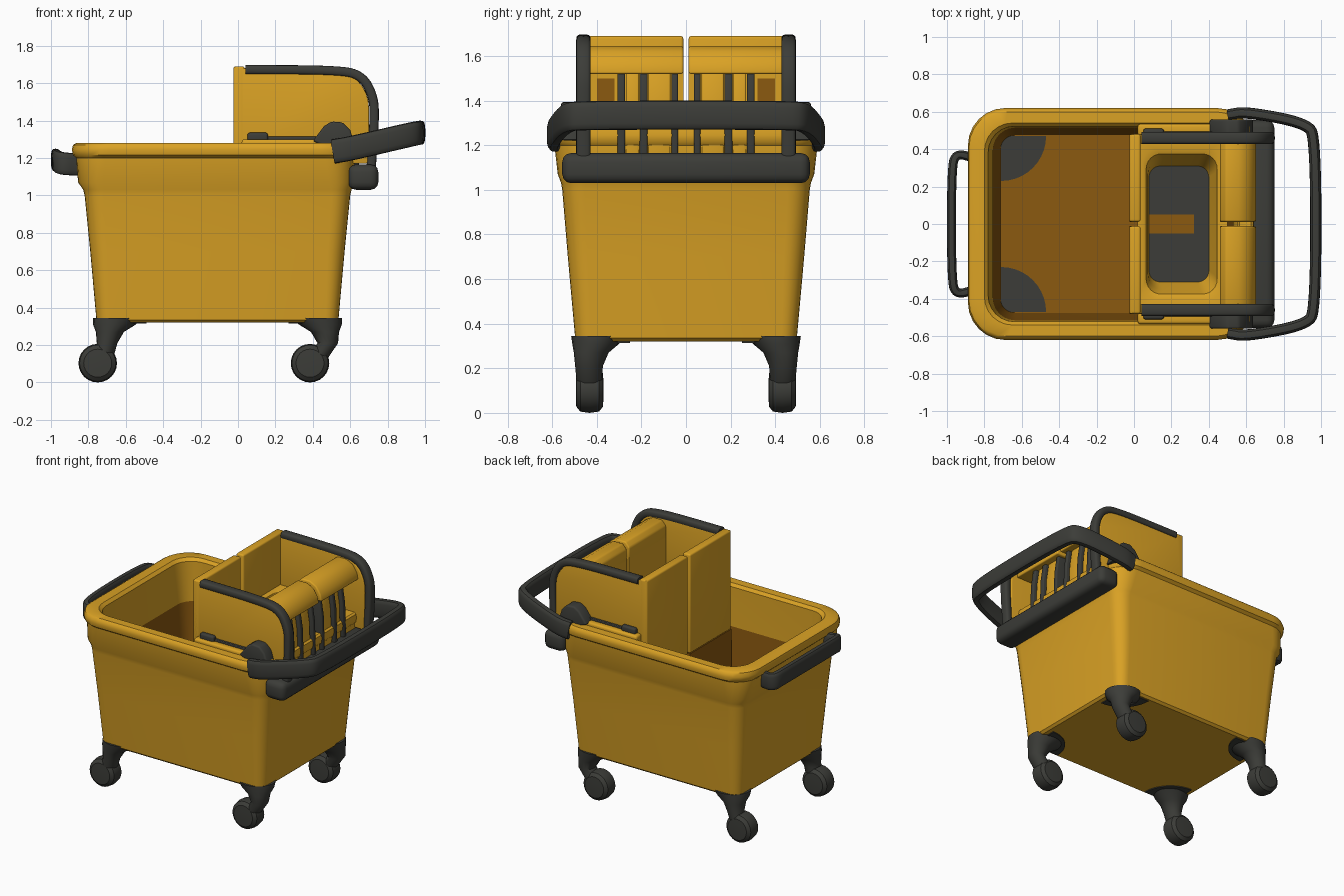
import bpy, bmesh, math
from mathutils import Vector

if "Cube" in bpy.data.objects:
    bpy.data.objects.remove(bpy.data.objects["Cube"])


def material(name, rgb):
    m = bpy.data.materials.new(name)
    m.diffuse_color = (*rgb, 1)
    m.use_nodes = True
    m.node_tree.nodes["Principled BSDF"].inputs["Base Color"].default_value = m.diffuse_color
    return m


YELLOW = material("yellow plastic", (0.70, 0.36, 0.018))
BROWN = material("dark inner plastic", (0.26, 0.10, 0.005))
GREY = material("dark grey rubber", (0.045, 0.046, 0.040))


def finish(name, bm, mats, bevel=0.0, angle=35):
    bmesh.ops.recalc_face_normals(bm, faces=bm.faces)
    if bevel:
        sharp = [e for e in bm.edges if len(e.link_faces) == 2 and e.calc_face_angle() > 0.6]
        bmesh.ops.bevel(bm, geom=sharp, offset=bevel, segments=3, profile=0.5,
                        affect='EDGES', clamp_overlap=True)
    me = bpy.data.meshes.new(name)
    bm.to_mesh(me)
    bm.free()
    for m in mats:
        me.materials.append(m)
    ob = bpy.data.objects.new(name, me)
    bpy.context.collection.objects.link(ob)
    bpy.ops.object.select_all(action='DESELECT')
    ob.select_set(True)
    bpy.context.view_layer.objects.active = ob
    bpy.ops.object.shade_smooth_by_angle(angle=math.radians(angle))
    return ob


def rounded_rect(x0, x1, y, r, z, n=7):
    pts = []
    corners = [(x1 - r, y - r, 0), (x0 + r, y - r, 90), (x0 + r, r - y, 180), (x1 - r, r - y, 270)]
    for cx, cy, a in corners:
        for i in range(n):
            t = math.radians(a + 90 * i / (n - 1))
            pts.append((cx + r * math.cos(t), cy + r * math.sin(t), z))
    return pts


def ellipse(cx, cy, rx, ry, z, n=20):
    return [(cx + rx * math.cos(2 * math.pi * i / n), cy + ry * math.sin(2 * math.pi * i / n), z)
            for i in range(n)]


def loft(name, rings, mats, band_mat=lambda i: 0, caps=(0, 0)):
    """Skin a stack of rings; caps gives the material index of each end, None for open."""
    bm = bmesh.new()
    vs = [[bm.verts.new(p) for p in r] for r in rings]
    n = len(vs[0])
    for i in range(len(vs) - 1):
        for j in range(n):
            k = (j + 1) % n
            bm.faces.new((vs[i][j], vs[i][k], vs[i + 1][k], vs[i + 1][j])).material_index = band_mat(i)
    for ring, c in zip((vs[0], vs[-1]), caps):
        if c is not None:
            bm.faces.new(ring).material_index = c
    return finish(name, bm, mats)


def prism(name, pts, y0, y1, mat, bevel=0.0):
    """Extrude an (x, z) outline along y."""
    bm = bmesh.new()
    a = [bm.verts.new((x, y0, z)) for x, z in pts]
    b = [bm.verts.new((x, y1, z)) for x, z in pts]
    bm.faces.new(a)
    bm.faces.new(b)
    for i in range(len(a)):
        k = (i + 1) % len(a)
        bm.faces.new((a[i], a[k], b[k], b[i]))
    return finish(name, bm, [mat], bevel)


def box(name, x0, x1, y0, y1, z0, z1, mat, bevel=0.0):
    return prism(name, [(x0, z0), (x1, z0), (x1, z1), (x0, z1)], y0, y1, mat, bevel)


def sweep(name, path, up, w, h, mat, rounds=3):
    """Sweep a rounded section along a corner-cut path."""
    p = [Vector(q) for q in path]
    for _ in range(rounds):
        q = [p[0]]
        for a, b in zip(p, p[1:]):
            q += [a.lerp(b, 0.25), a.lerp(b, 0.75)]
        p = q + [p[-1]]
    rings = []
    for i, c in enumerate(p):
        t = (p[min(i + 1, len(p) - 1)] - p[max(i - 1, 0)]).normalized()
        side = t.cross(Vector(up)).normalized()
        top = side.cross(t).normalized()
        ring = []
        for j in range(16):
            a = 2 * math.pi * j / 16
            ca, sa = math.cos(a), math.sin(a)
            ring.append(c + side * (math.copysign(abs(ca) ** 0.6, ca) * w / 2)
                        + top * (math.copysign(abs(sa) ** 0.6, sa) * h / 2))
        rings.append(ring)
    return loft(name, rings, [mat])


# bucket: outer wall, flared rim, inner wall and floor
bucket = [(-.74, .52, .48, .06, .32), (-.757, .537, .497, .07, .335), (-.79, .57, .53, .09, .70),
          (-.82, .60, .555, .10, 1.0), (-.828, .607, .56, .11, 1.03), (-.855, .62, .575, .13, 1.07),
          (-.865, .625, .59, .16, 1.20), (-.882, .638, .612, .19, 1.215), (-.888, .642, .62, .2, 1.245),
          (-.882, .638, .612, .2, 1.27), (-.865, .625, .60, .19, 1.28), (-.80, .565, .54, .15, 1.28),
          (-.78, .55, .522, .14, 1.26), (-.755, .53, .515, .12, .98), (-.715, .50, .475, .08, .36)]
loft("bucket", [rounded_rect(*r) for r in bucket], [YELLOW, BROWN],
     lambda i: 1 if i == len(bucket) - 2 else 0, (0, 1))

# legs with casters, and the corner plates above and below the floor
for sx, wheel_x in ((-1, -.75), (1, .385)):
    for s in (1, -1):
        X = lambda d: -.11 + sx * d
        loft("leg", [ellipse(X(.535), s * .395, .13, .12, .345), ellipse(X(.55), s * .405, .115, .105, .31),
                     ellipse(X(.575), s * .425, .075, .078, .27), ellipse(X(.59), s * .435, .055, .062, .21),
                     ellipse(wheel_x + .02, s * .432, .055, .055, .10)], [GREY])
        prof = [(.03, -.062), (.075, -.06), (.097, -.042), (.103, 0), (.097, .042), (.075, .06), (.03, .062)]
        loft("caster_wheel", [[(wheel_x + r * math.cos(2 * math.pi * k / 24), s * .432 + o,
                                .103 + r * math.sin(2 * math.pi * k / 24)) for k in range(24)]
                              for r, o in prof], [GREY])
        cx, cy = X(.60), s * .47
        for nm, z, r in (("floor_corner_plate", .364, .24), ("underside_corner_plate", .317, .22)):
            fan = [(cx, cy)] + [(cx - sx * r * math.cos(math.pi * k / 20),
                                 cy - s * r * math.sin(math.pi * k / 20)) for k in range(11)]
            loft(nm, [[(x, y, z - .003) for x, y in fan], [(x, y, z + .003) for x, y in fan]], [GREY])

# rear bumper and the two carrying handles
box("bumper", .59, .75, -.555, .555, 1.03, 1.165, GREY, .04)
half = [(.51, .585, 1.235), (.60, .60, 1.25), (.92, .54, 1.325), (.972, .46, 1.335)]
sweep("push_handle", half + [(x, -y, z) for x, y, z in reversed(half)], (0, 0, 1), .06, .13, GREY)
half = [(-.85, .35, 1.165), (-.95, .38, 1.17), (-.976, .30, 1.19)]
sweep("front_grip", half + [(x, -y, z) for x, y, z in reversed(half)], (0, 0, 1), .048, .12, GREY)

# wringer basket with dark floor and drain slot
basket = [(.02, .50, .44, .02, 1.08), (.02, .50, .44, .02, 1.32), (.05, .47, .40, .07, 1.32),
          (.065, .445, .375, .08, 1.31), (.075, .43, .35, .08, 1.25), (.08, .40, .31, .06, 1.15)]
loft("wringer_basket", [rounded_rect(*r) for r in basket], [YELLOW, GREY, BROWN], caps=(2, 1))
box("drain_slot", .08, .32, -.05, .05, 1.148, 1.155, BROWN)

shoulder = [(.50 + .20 * math.sin(a), 1.47 + .20 * math.cos(a))
            for a in [math.pi / 2 * k / 8 for k in range(9)]]
for s in (1, -1):
    # front wall halves, separated by a slit
    box("wringer_front_wall", -.025, .035, s * .012, s * .48, .98, 1.69, YELLOW, .012)
    box("wringer_front_wall_lower", -.025, .035, s * .012, s * .48, .70, .98, BROWN)
    # side walls with rounded shoulder and grey edging
    prism("wringer_side_wall", [(-.02, 1.69), (.03, 1.68)] + shoulder + [(.70, 1.17), (-.02, 1.17)],
          s * .43, s * .48, YELLOW, .006)
    box("wringer_side_skirt", -.02, .50, s * .43, s * .475, .98, 1.18, YELLOW)
    box("wringer_side_skirt_lower", -.02, .50, s * .43, s * .475, .70, .98, BROWN)
    sweep("side_edging", [(.04, s * .46, 1.672), (.52, s * .46, 1.67), (.66, s * .46, 1.645),
                          (.725, s * .46, 1.53), (.73, s * .46, 1.40), (.71, s * .46, 1.12)],
          (0, 1, 0), .05, .065, GREY)
    # pressing head, its back wall and the slats beneath
    prism("press_head", [(.46, 1.52), (.46, 1.61), (.49, 1.645), (.56, 1.645), (.61, 1.62),
                         (.645, 1.57), (.655, 1.52)], s * .012, s * .435, YELLOW, .01)
    box("wringer_back_wall", .46, .50, s * .012, s * .435, 1.08, 1.54, YELLOW)
    for y, w, m in ((.05, .03, GREY), (.12, .10, YELLOW), (.19, .035, GREY),
                    (.24, .06, YELLOW), (.29, .035, GREY)):
        d = .02 if m is GREY else 0
        prism("slat", [(.49, 1.10), (.63 + d, 1.10), (.62 + d, 1.40), (.60 + d, 1.53), (.49, 1.54)],
              s * y - w / 2, s * y + w / 2, m, .008)
    box("slat_recess", .495, .505, s * .32, s * .40, 1.36, 1.50, BROWN)
    # side ledge and latch pieces
    box("side_ledge", .02, .62, s * .47, s * .535, 1.24, 1.30, YELLOW, .015)
    box("latch_small", .05, .16, s * .47, s * .51, 1.28, 1.335, GREY, .012)
    box("latch_rod", .14, .44, s * .47, s * .495, 1.295, 1.315, GREY, .005)
    prism("latch_large", [(.40, 1.29), (.46, 1.37), (.50, 1.395), (.56, 1.39), (.60, 1.35), (.64, 1.22),
                          (.52, 1.24)], s * .47, s * .56, GREY, .012)
